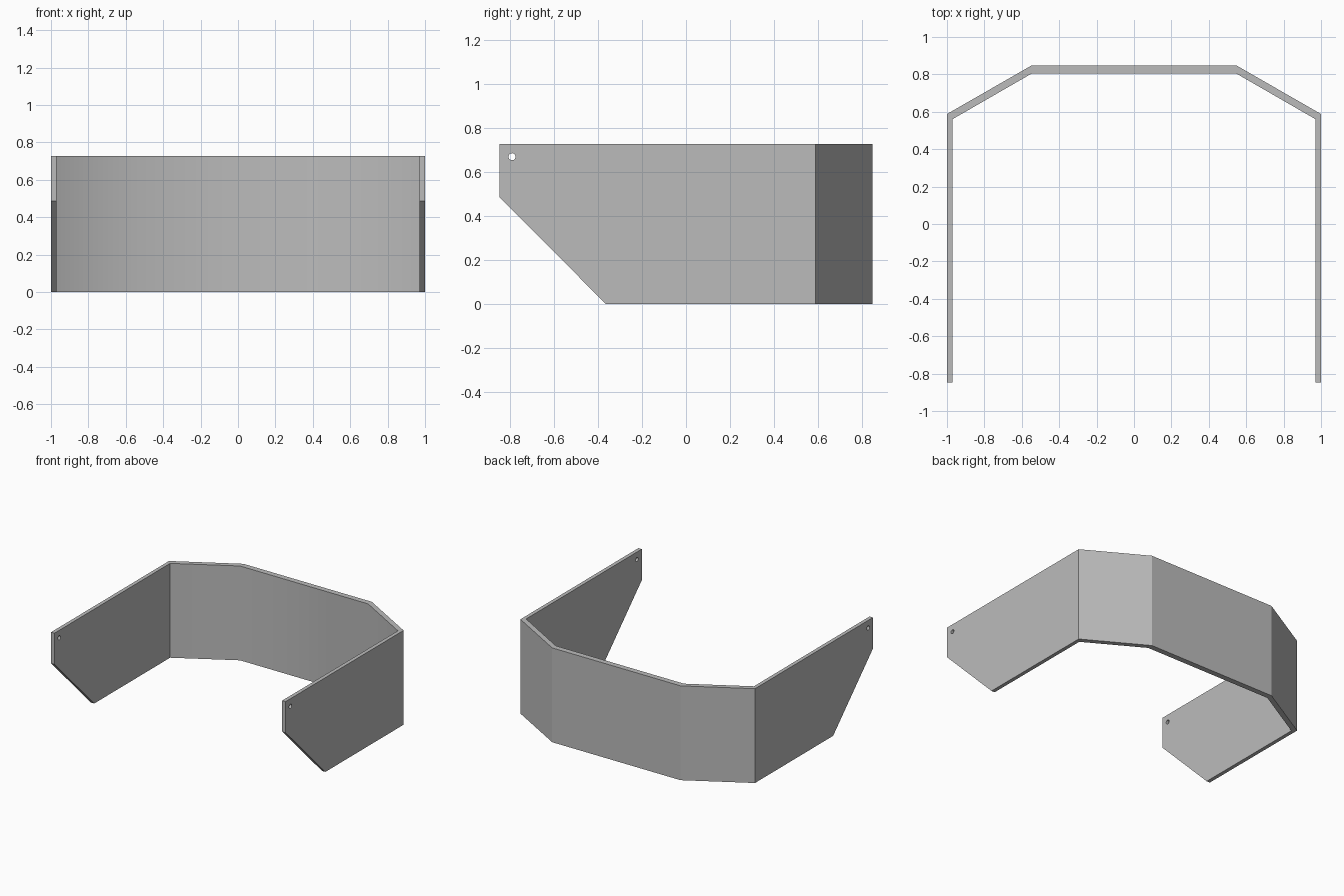
import bpy
import bmesh
import math
from mathutils import Matrix

cube = bpy.data.objects.get("Cube")
if cube:
    bpy.data.objects.remove(cube, do_unlink=True)

HEIGHT = 0.727
FRONT = -0.848

grey = bpy.data.materials.new("plain_grey")
grey.use_nodes = True
colour = (0.5, 0.5, 0.5, 1)
grey.diffuse_color = colour
grey.node_tree.nodes["Principled BSDF"].inputs["Base Color"].default_value = colour


def to_object(name, bm):
    bmesh.ops.recalc_face_normals(bm, faces=bm.faces[:])
    mesh = bpy.data.meshes.new(name)
    bm.to_mesh(mesh)
    bm.free()
    obj = bpy.data.objects.new(name, mesh)
    bpy.context.collection.objects.link(obj)
    mesh.materials.append(grey)
    return obj


def prism(name, outline, depth):
    """Extrude a closed 3D outline along the depth vector."""
    bm = bmesh.new()
    face = bm.faces.new([bm.verts.new(p) for p in outline])
    moved = bmesh.ops.extrude_face_region(bm, geom=[face])["geom"]
    verts = [v for v in moved if isinstance(v, bmesh.types.BMVert)]
    bmesh.ops.translate(bm, verts=verts, vec=depth)
    return to_object(name, bm)


def cut(target, cutter):
    mod = target.modifiers.new(cutter.name, 'BOOLEAN')
    mod.operation = 'DIFFERENCE'
    mod.solver = 'EXACT'
    mod.object = cutter
    bpy.context.view_layer.objects.active = target
    bpy.ops.object.modifier_apply(modifier=mod.name)
    bpy.data.objects.remove(cutter, do_unlink=True)


# Bent band: one half of the plan, outer then inner edge, mirrored
outer = [(1, FRONT), (1, 0.588), (0.547, 0.848)]
inner = [(0.971, FRONT), (0.971, 0.56), (0.546, 0.805)]


def span(half):
    return half + [(-x, y) for x, y in reversed(half)]


plan = span(outer) + span(inner)[::-1]
band = prism("bent_panel_band", [(x, y, 0) for x, y in plan], (0, 0, HEIGHT))

# Slanted lower front corners of both side walls
corner = [(-2, FRONT - 0.2, 0.688), (-2, FRONT - 0.2, -0.2), (-2, -0.165, -0.2)]
cut(band, prism("corner_cutter", corner, (4, 0, 0)))

# Small pivot holes through both side walls
bm = bmesh.new()
bmesh.ops.create_cone(bm, cap_ends=True, segments=24, radius1=0.016,
                      radius2=0.016, depth=4,
                      matrix=Matrix.Translation((0, -0.79, 0.669))
                      @ Matrix.Rotation(math.pi / 2, 4, 'Y'))
cut(band, to_object("hole_cutter", bm))

# Soft shading across the inner bends, flat elsewhere
for face in band.data.polygons:
    n, c = face.normal, face.center
    face.use_smooth = n.y < -0.6 and abs(n.z) < 0.1 and c.y > 0
